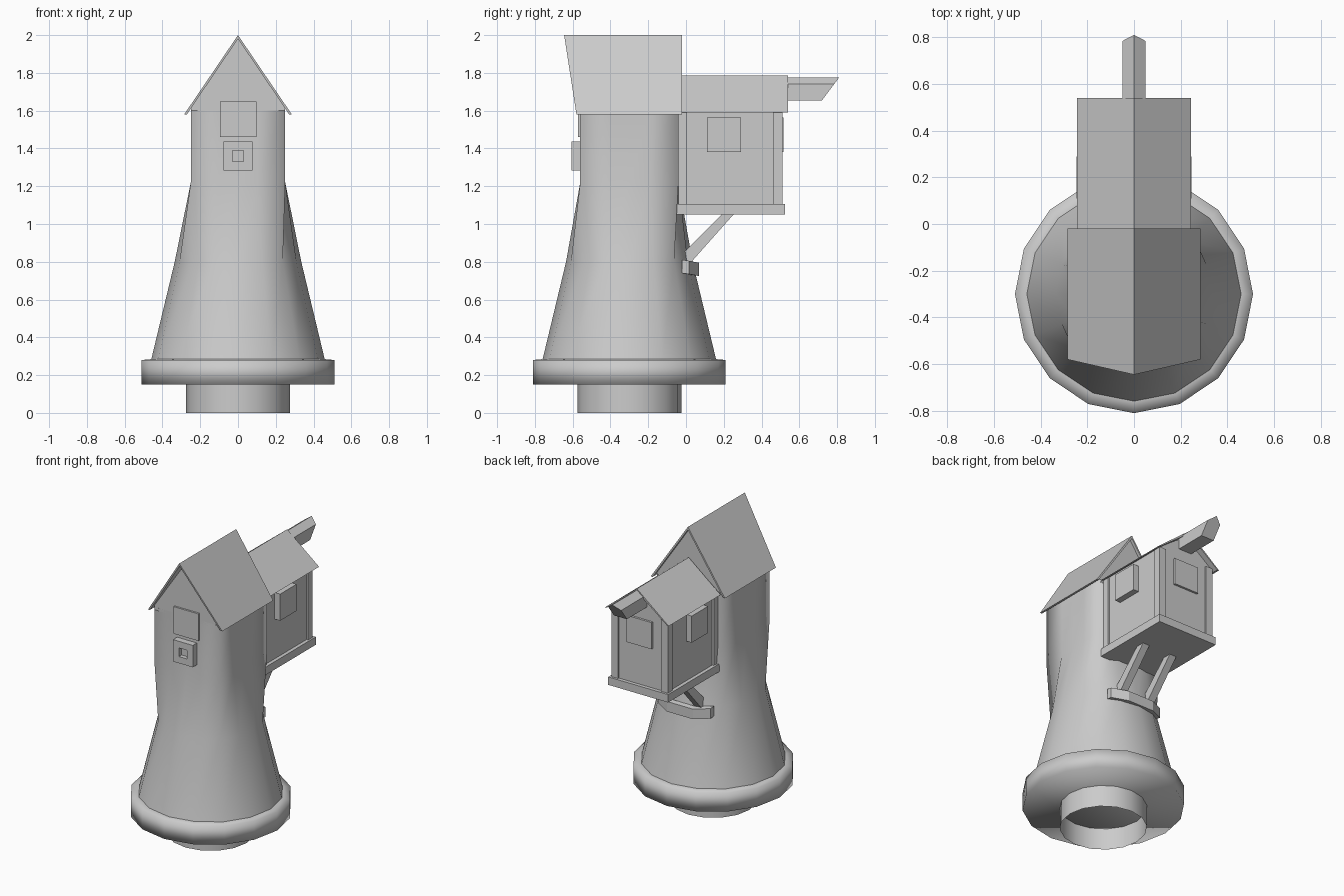
import bpy
import math

if "Cube" in bpy.data.objects:
    bpy.data.objects.remove(bpy.data.objects["Cube"])

N, CY = 16, -0.30          # tower sides and tower centre in y


def loft(name, rings, cap_start=True, cap_end=True, smooth=None):
    """Skin a list of equally sized vertex rings into one mesh object."""
    n = len(rings[0])
    verts = [v for r in rings for v in r]
    faces = [(k * n + i, k * n + (i + 1) % n, (k + 1) * n + (i + 1) % n, (k + 1) * n + i)
             for k in range(len(rings) - 1) for i in range(n)]
    if cap_start:
        faces.append(tuple(reversed(range(n))))
    if cap_end:
        faces.append(tuple(range(len(verts) - n, len(verts))))
    me = bpy.data.meshes.new(name)
    me.from_pydata(verts, [], faces)
    ob = bpy.data.objects.new(name, me)
    bpy.context.collection.objects.link(ob)
    bpy.ops.object.select_all(action='DESELECT')
    ob.select_set(True)
    bpy.context.view_layer.objects.active = ob
    bpy.ops.object.mode_set(mode='EDIT')
    bpy.ops.mesh.select_all(action='SELECT')
    if cap_start or cap_end:
        bpy.ops.mesh.normals_make_consistent(inside=False)
    bpy.ops.object.mode_set(mode='OBJECT')
    if smooth:
        bpy.ops.object.shade_smooth_by_angle(angle=math.radians(smooth))
    return ob


def circle(r, z):
    return [(r * math.cos(math.tau * i / N), CY + r * math.sin(math.tau * i / N), z)
            for i in range(N)]


def square(hx, hy, z):
    pts = []
    for i in range(N):
        c, s = math.cos(math.tau * i / N), math.sin(math.tau * i / N)
        m = max(abs(c), abs(s))
        pts.append((hx * c / m, CY + hy * s / m, z))
    return pts


def box(name, x0, x1, y0, y1, z0, z1):
    return loft(name, [[(x0, y0, z), (x1, y0, z), (x1, y1, z), (x0, y1, z)] for z in (z0, z1)])


def prism_y(name, profile, lo, hi):
    """Extrude an x-z profile along y; the end planes may depend on z."""
    return loft(name, [[(x, f(z), z) for x, z in profile] for f in (lo, hi)])


def const(v):
    return lambda z: v


def roof(name, half, eave, ridge, t, lo, hi):
    prism_y(name, [(-half, eave), (0, ridge), (half, eave),
                   (half - t * 0.7, eave), (0, ridge - t), (-half + t * 0.7, eave)], lo, hi)


def gable(name, half, z0, z1, apex, y0, y1):
    prism_y(name, [(-half, z0), (half, z0), (half, z1), (0, apex), (-half, z1)],
            const(y0), const(y1))


# Open-bottomed foot tube and base ring
loft("foot_tube", [circle(0.275, 0), circle(0.275, 0.15)], False, False, 40)
loft("base_ring", [circle(0.51, 0.15), circle(0.51, 0.28), circle(0.455, 0.285)], True, True, 100)

# Tower: flared round skirt turning into a square upper storey
loft("tower_body", [circle(0.46, 0.28), circle(0.335, 0.8),
                    square(0.25, 0.26, 1.22), square(0.25, 0.26, 1.6)], True, False, 100)
gable("tower_gable", 0.25, 1.58, 1.615, 1.98, -0.56, -0.04)
roof("tower_roof", 0.285, 1.58, 2.0, 0.02, lambda z: -0.58 - (z - 1.58) * 0.155, const(-0.02))

# Front window and the small square frame with a recessed hole
box("front_window", -0.095, 0.097, -0.573, -0.55, 1.46, 1.648)
cz = 1.36


def sq(h, y):
    return [(-h, y, cz - h), (h, y, cz - h), (h, y, cz + h), (-h, y, cz + h)]


loft("front_hatch", [sq(0.076, -0.55), sq(0.076, -0.605), sq(0.03, -0.605), sq(0.03, -0.575)])

# Overhanging back house
gable("house_walls", 0.205, 1.08, 1.615, 1.76, -0.04, 0.50)
box("house_floor", -0.23, 0.23, -0.05, 0.525, 1.05, 1.105)
roof("house_roof", 0.245, 1.59, 1.785, 0.018, const(-0.03), const(0.54))
for s, side in ((-1, "left"), (1, "right")):
    xs = sorted((s * 0.165, s * 0.217))
    box("back_post_" + side, *xs, 0.46, 0.51, 1.10, 1.605)
    box("front_post_" + side, *xs, -0.04, 0.005, 1.10, 1.605)
    xs = sorted((s * 0.19, s * 0.247))
    box("house_window_" + side, *xs, 0.11, 0.29, 1.38, 1.565)
box("house_window_back", -0.095, 0.095, 0.49, 0.515, 1.38, 1.565)

# Hoist beam with a pointed top and slanted end
prism_y("hoist_beam", [(-0.05, 1.655), (0.05, 1.655), (0.05, 1.74), (0, 1.775), (-0.05, 1.74)],
        const(0.48), lambda z: 0.81 - (1.775 - z) * 0.75)

# Diagonal struts and the bent bar they rest on
strut = [(-0.02, 0.84), (0.02, 0.79), (0.26, 1.06), (0.20, 1.06)]
for s, side in ((-1, "left"), (1, "right")):
    loft("strut_" + side, [[(x, y, z) for y, z in strut]
                           for x in (s * 0.11 - 0.026, s * 0.11 + 0.026)])
loft("strut_bar", [[(x, y, z + 0.07), (x, y, z), (x, y + 0.035, z - 0.005), (x, y + 0.035, z + 0.065)]
                   for x, y, z in ((-0.2, -0.02, 0.74), (-0.1, 0.033, 0.73),
                                   (0.1, 0.033, 0.73), (0.2, -0.02, 0.74))])
